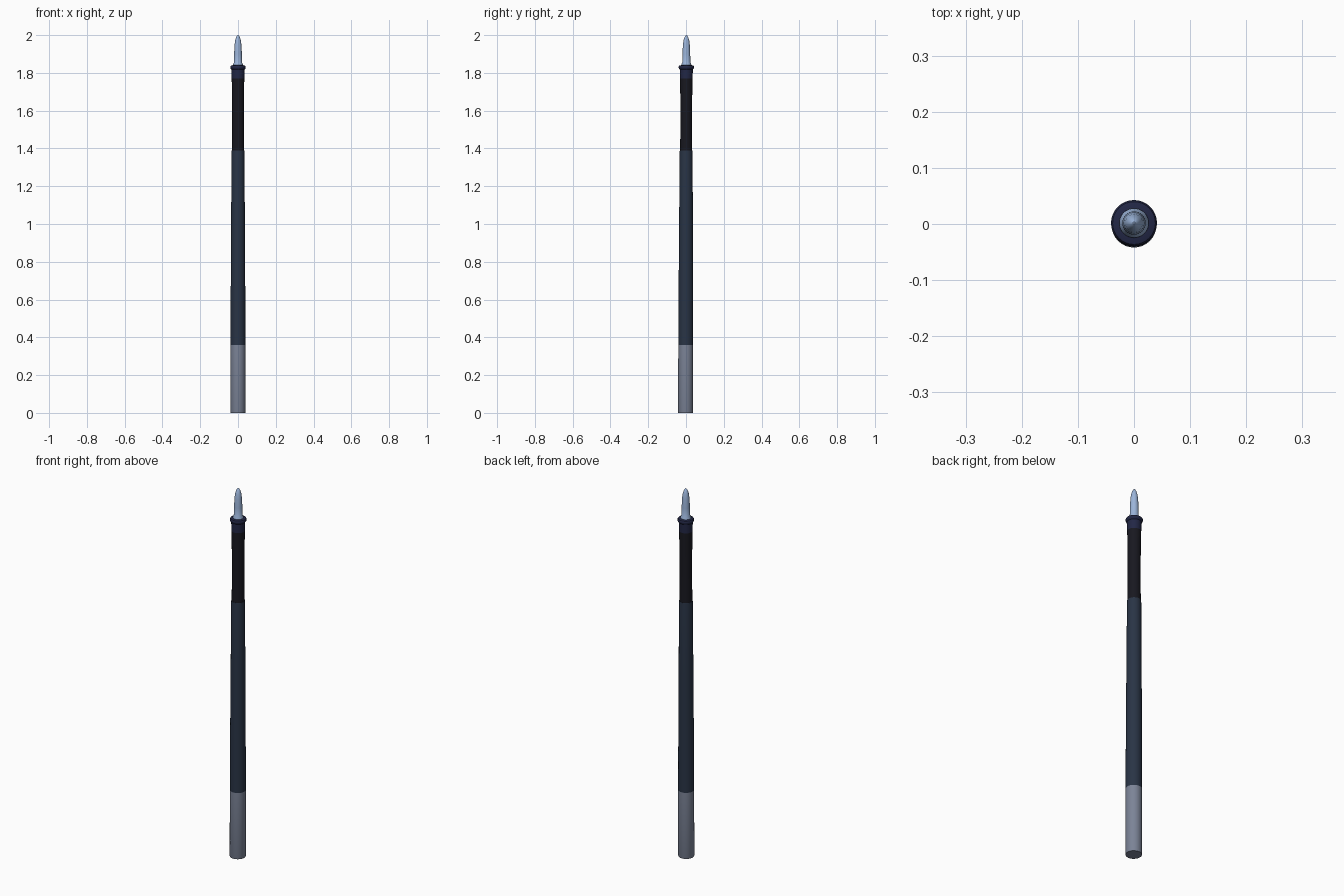
import bpy, bmesh, math

if "Cube" in bpy.data.objects:
    bpy.data.objects.remove(bpy.data.objects["Cube"])

SIDES = 32


def lathe(name, profile, color):
    """Revolve (radius, z) points around the slightly leaning pen axis."""
    bm = bmesh.new()
    rings = []
    for r, z in profile:
        cy = 0.002 * (z - 1.0)
        rings.append([bm.verts.new((r * math.cos(2 * math.pi * i / SIDES),
                                    cy + r * math.sin(2 * math.pi * i / SIDES), z))
                      for i in range(SIDES)])
    for a, b in zip(rings, rings[1:]):
        for i in range(SIDES):
            j = (i + 1) % SIDES
            bm.faces.new((a[i], a[j], b[j], b[i]))
    bm.faces.new(rings[0][::-1])
    bm.faces.new(rings[-1])
    mesh = bpy.data.meshes.new(name)
    bm.to_mesh(mesh)
    bm.free()
    mat = bpy.data.materials.new(name + "_color")
    mat.diffuse_color = (*color, 1)
    mat.use_nodes = True
    mat.node_tree.nodes["Principled BSDF"].inputs["Base Color"].default_value = mat.diffuse_color
    mesh.materials.append(mat)
    ob = bpy.data.objects.new(name, mesh)
    bpy.context.collection.objects.link(ob)
    bpy.context.view_layer.objects.active = ob
    ob.select_set(True)
    bpy.ops.object.shade_smooth_by_angle(angle=math.radians(35))
    ob.select_set(False)
    return ob


# Grey end cap
lathe("end_cap", [(0.039, 0), (0.04, 0.003), (0.0395, 0.36)], (0.20, 0.23, 0.31))

# Long tapered barrel
lathe("barrel", [(0.0395, 0.36), (0.0385, 0.65), (0.0365, 1.0), (0.034, 1.385), (0.0335, 1.39)],
      (0.022, 0.034, 0.06))

# Slightly waisted rubber grip
lathe("grip", [(0.032, 1.39), (0.031, 1.48), (0.0308, 1.58), (0.0318, 1.69), (0.0335, 1.77)],
      (0.009, 0.009, 0.014))

# Collar with a thin flange
lathe("collar", [(0.0335, 1.77), (0.0345, 1.818), (0.0385, 1.822), (0.041, 1.827),
                 (0.041, 1.833), (0.038, 1.838), (0.027, 1.841)], (0.016, 0.02, 0.06))

# Pale nib
lathe("tip", [(0.0265, 1.838), (0.026, 1.846), (0.0215, 1.855), (0.0205, 1.90), (0.0185, 1.945),
              (0.0155, 1.97), (0.011, 1.986), (0.006, 1.996), (0.002, 2.0)], (0.33, 0.46, 0.70))
